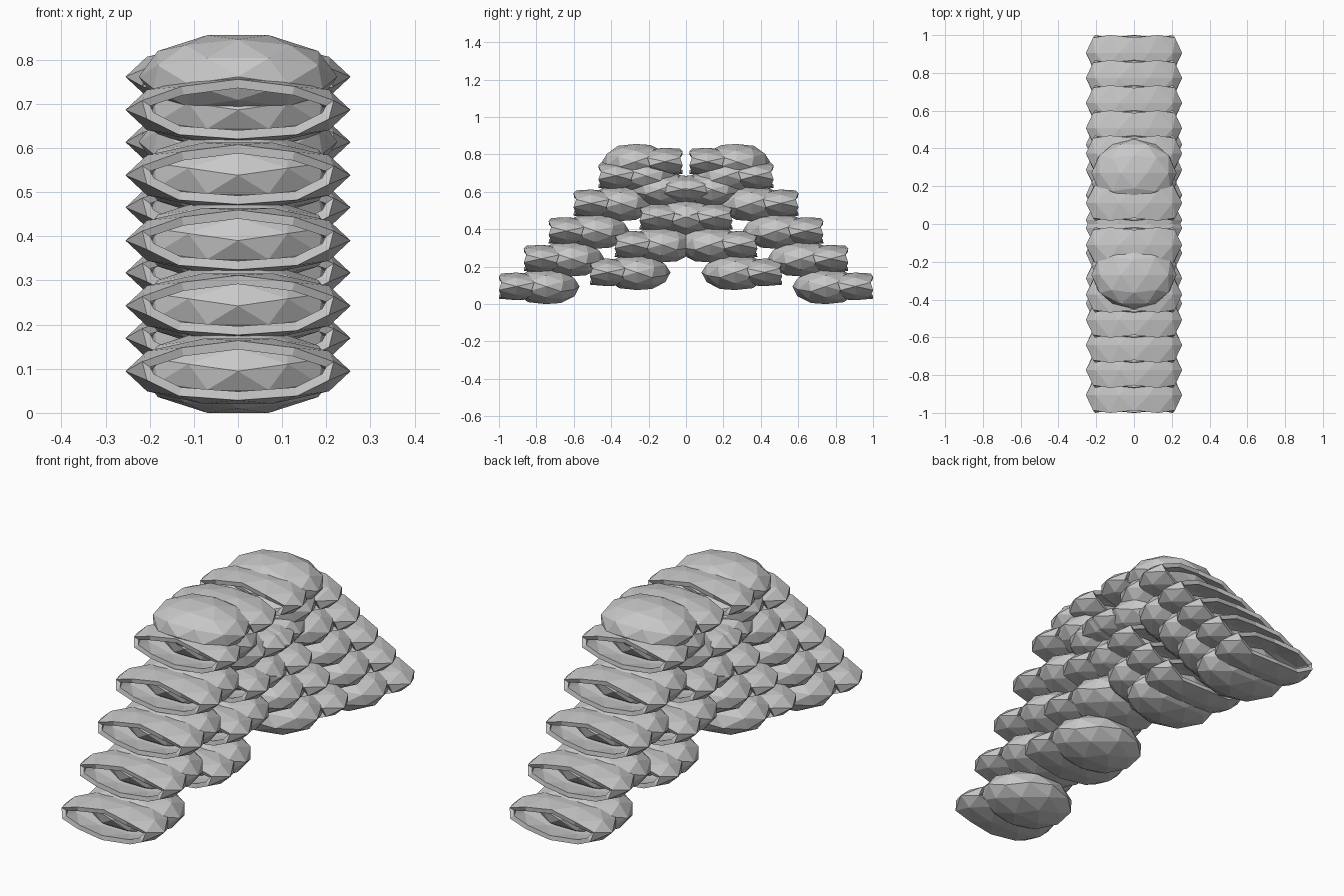
import bpy, bmesh, math
from mathutils import Matrix

cube = bpy.data.objects.get("Cube")
if cube:
    bpy.data.objects.remove(cube)

grey = bpy.data.materials.new("light grey")
grey.use_nodes = True
colour = (0.58, 0.58, 0.58, 1)
grey.diffuse_color = colour
grey.node_tree.nodes["Principled BSDF"].inputs["Base Color"].default_value = colour

# Turns the sphere's pole to face the front, with a ring vertex on top
POLE_FORWARD = Matrix(((0, -1, 0, 0), (0, 0, -1, 0), (1, 0, 0, 0), (0, 0, 0, 1)))


def faceted_mesh(name, radii, open_ends=False):
    """Low-poly ellipsoid; open_ends keeps only the band round its middle."""
    bm = bmesh.new()
    bmesh.ops.create_icosphere(bm, subdivisions=2, radius=1)
    bmesh.ops.transform(bm, matrix=POLE_FORWARD, verts=bm.verts)
    if open_ends:
        caps = [v for v in bm.verts if abs(v.co.y) > 0.6]
        bmesh.ops.delete(bm, geom=caps, context='VERTS')
    bmesh.ops.scale(bm, vec=radii, verts=bm.verts)
    mesh = bpy.data.meshes.new(name)
    bm.to_mesh(mesh)
    bm.free()
    mesh.materials.append(grey)
    return mesh


pod_mesh = faceted_mesh("pod", (0.225, 0.18, 0.0994))
collar_mesh = faceted_mesh("collar", (0.255, 0.18, 0.0775), open_ends=True)


def place(name, mesh, y, z, turn):
    obj = bpy.data.objects.new(name, mesh)
    obj.location = (0, y, z)
    obj.rotation_euler.z = turn
    bpy.context.collection.objects.link(obj)
    return obj


def strand(name, y, z, count=5, step_y=0.133, step_z=0.148, pod_gap=0.157):
    """Rising row of pods with a collar on each, repeated facing the other way."""
    for side, sign, turn in (("front", 1, 0), ("back", -1, math.pi)):
        for i in range(count):
            cy, cz = y + i * step_y, z + i * step_z
            label = f"{side}_{name}"
            collar = place(f"{label}_collar_{i + 1}", collar_mesh, sign * cy, cz, turn)
            wall = collar.modifiers.new("wall", 'SOLIDIFY')
            wall.thickness = 0.02
            wall.offset = -1
            wall.use_even_offset = True
            place(f"{label}_pod_{i + 1}", pod_mesh, sign * (cy + pod_gap), cz, turn)


# Outer slopes, and inner strands that cross over below the peaks
strand("outer", -0.906, 0.0945)
strand("inner", -0.42, 0.1695)
